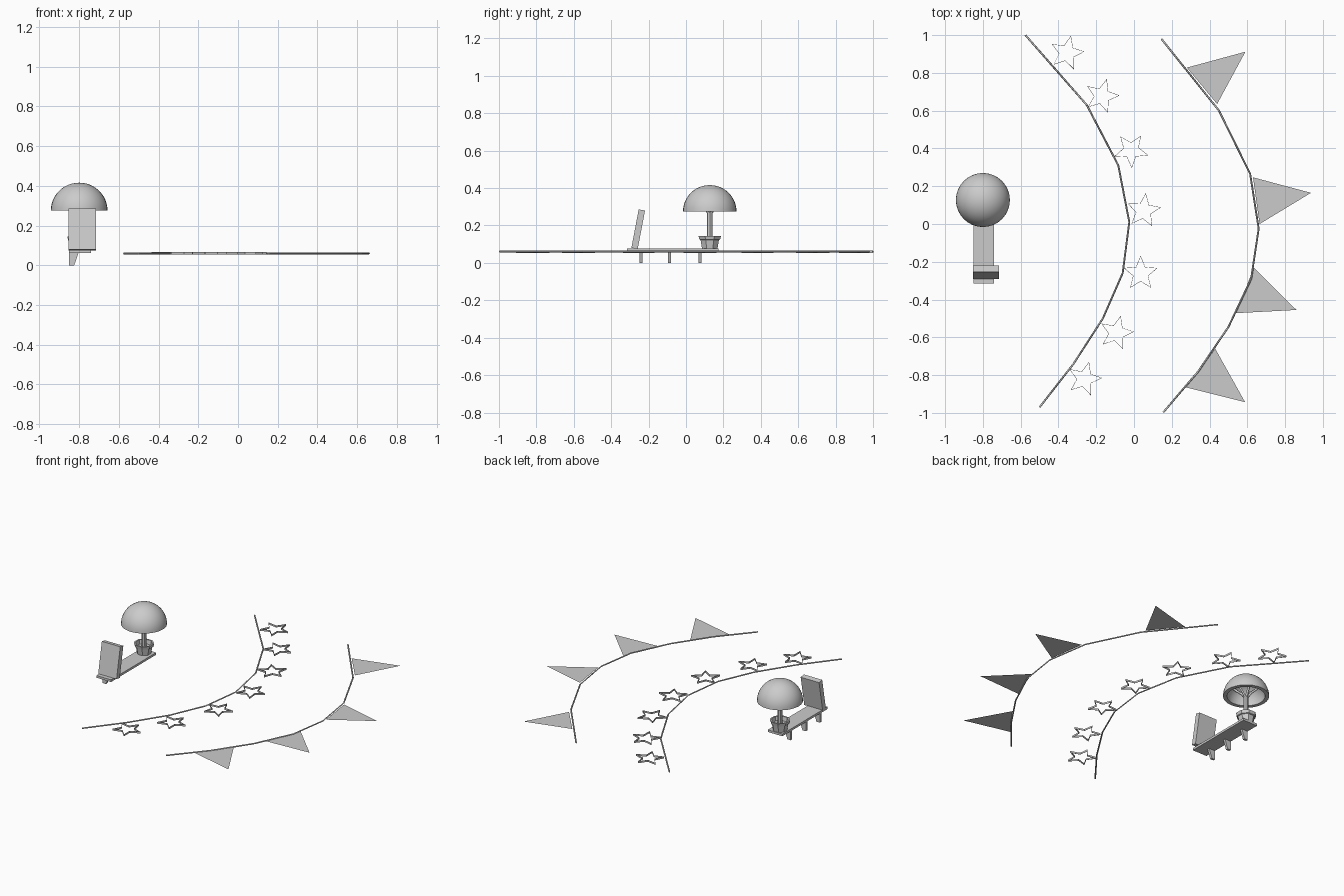
import bpy, bmesh
from math import sin, cos, pi, radians
from mathutils import Vector

if "Cube" in bpy.data.objects:
    bpy.data.objects.remove(bpy.data.objects["Cube"])


def make(name, verts, faces, smooth=False, fix=True):
    me = bpy.data.meshes.new(name)
    me.from_pydata(verts, [], faces)
    if fix:
        bm = bmesh.new()
        bm.from_mesh(me)
        bmesh.ops.remove_doubles(bm, verts=bm.verts, dist=1e-5)
        bmesh.ops.recalc_face_normals(bm, faces=bm.faces)
        bm.to_mesh(me)
        bm.free()
    ob = bpy.data.objects.new(name, me)
    bpy.context.collection.objects.link(ob)
    if smooth:
        bpy.context.view_layer.objects.active = ob
        bpy.ops.object.select_all(action='DESELECT')
        ob.select_set(True)
        bpy.ops.object.shade_smooth_by_angle(angle=radians(40))
    return ob


def prism(name, profile, axis, lo, hi):
    """Extrude a 2D profile along x (profile y,z) or y (profile x,z)."""
    n = len(profile)
    put = (lambda p, d: (d, *p)) if axis == 'x' else (lambda p, d: (p[0], d, p[1]))
    verts = [put(p, d) for d in (lo, hi) for p in profile]
    faces = [range(n), range(n, 2 * n)]
    faces += [(i, (i + 1) % n, (i + 1) % n + n, i + n) for i in range(n)]
    return make(name, verts, [tuple(f) for f in faces])


def lathe(name, profile, sides, centre, smooth=False, turn=0.0):
    verts = [(centre[0] + r * cos(2 * pi * k / sides + turn),
              centre[1] + r * sin(2 * pi * k / sides + turn), z)
             for k in range(sides) for r, z in profile]
    n = len(profile)
    faces = [(k * n + i, (k + 1) % sides * n + i, (k + 1) % sides * n + i + 1, k * n + i + 1)
             for k in range(sides) for i in range(n - 1)]
    return make(name, verts, faces, smooth)


def tube(name, points, radius):
    cu = bpy.data.curves.new(name, 'CURVE')
    cu.dimensions = '3D'
    cu.bevel_depth = radius
    cu.bevel_resolution = 0
    cu.use_fill_caps = True
    sp = cu.splines.new('POLY')
    sp.points.add(len(points) - 1)
    for p, co in zip(sp.points, points):
        p.co = (*co, 1)
    ob = bpy.data.objects.new(name, cu)
    bpy.context.collection.objects.link(ob)
    bpy.ops.object.select_all(action='DESELECT')
    bpy.context.view_layer.objects.active = ob
    ob.select_set(True)
    bpy.ops.object.convert(target='MESH')


# Shelf plank and its tapered brackets
prism("shelf", [(-0.315, 0.062), (0.173, 0.062), (0.173, 0.077), (-0.315, 0.077)], 'x', -0.85, -0.74)
for i, y in enumerate((-0.24, -0.088, 0.075)):
    prism(f"bracket_{i}", [(-0.85, 0), (-0.825, 0), (-0.803, 0.063), (-0.85, 0.063)], 'y', y - 0.008, y + 0.008)

# Leaning panel
prism("leaning_panel", [(-0.292, 0.08), (-0.258, 0.075), (-0.219, 0.28), (-0.253, 0.286)], 'x', -0.853, -0.714)

# Potted dome plant: pot, soil, stem, inner branches, dome
C = (-0.80, 0.127)
lathe("pot", [(0, 0.077), (0.045, 0.077), (0.053, 0.122), (0.06, 0.125), (0.065, 0.145),
              (0.054, 0.145), (0.048, 0.118), (0, 0.118)], 8, C, turn=pi / 8)
lathe("stem", [(0, 0.115), (0.016, 0.115), (0.016, 0.285), (0, 0.285)], 8, C)
for k in range(5):
    a = 2 * pi * k / 5
    path = [(0.006, 0.265), (0.03, 0.30), (0.065, 0.33), (0.09, 0.355)]
    tube(f"branch_{k}", [(C[0] + r * cos(a), C[1] + r * sin(a), z) for r, z in path], 0.008)
N = 12
arc = [pi / 2 * i / N for i in range(N + 1)]
outer = [(0.143 * sin(t), 0.275 + 0.141 * cos(t)) for t in arc]
inner = [(0.118 * sin(t), 0.275 + 0.116 * cos(t)) for t in reversed(arc)]
lathe("dome", outer + inner, 32, C, smooth=True)

# Two garland strings
Z = 0.06
star_string = [(-0.575, 1.0), (-0.25, 0.63), (-0.083, 0.31), (-0.025, 0.01),
               (-0.06, -0.26), (-0.165, -0.50), (-0.32, -0.74), (-0.50, -0.97)]
flag_string = [(0.145, 0.98), (0.45, 0.60), (0.615, 0.265), (0.66, -0.025),
               (0.62, -0.29), (0.50, -0.545), (0.34, -0.78), (0.155, -0.997)]
tube("star_string", [(x, y, Z) for x, y in star_string], 0.005)
tube("flag_string", [(x, y, Z) for x, y in flag_string], 0.005)

# Hollow star outlines: x, y, rotation in degrees
stars = [(-0.355, 0.905, 5), (-0.17, 0.677, 2), (-0.015, 0.39, -16), (0.051, 0.07, 11),
         (0.035, -0.262, 18), (-0.093, -0.577, 4), (-0.262, -0.82, 3)]
for i, (x, y, rot) in enumerate(stars):
    ring = []
    for k in range(10):
        a = radians(rot) + k * pi / 5
        r = 0.094 if k % 2 == 0 else 0.042
        ring.append((r * cos(a), r * sin(a)))
    levels = [(1, -0.006), (1, 0.006), (0.94, 0.006), (0.94, -0.006)]
    verts = [(x + s * px, y + s * py, Z + dz) for s, dz in levels for px, py in ring]
    faces = [(10 * m + k, 10 * m + (k + 1) % 10,
              10 * ((m + 1) % 4) + (k + 1) % 10, 10 * ((m + 1) % 4) + k)
             for m in range(4) for k in range(10)]
    make(f"star_{i}", verts, faces)

# Flat triangular flags
flags = [[(0.28, 0.828), (0.44, 0.635), (0.59, 0.912)],
         [(0.63, 0.247), (0.665, 0.0), (0.937, 0.165)],
         [(0.635, -0.23), (0.54, -0.472), (0.86, -0.455)],
         [(0.43, -0.66), (0.275, -0.865), (0.588, -0.943)]]
for i, tri in enumerate(flags):
    make(f"flag_{i}", [(x, y, Z) for x, y in tri], [(0, 1, 2)], fix=False)
